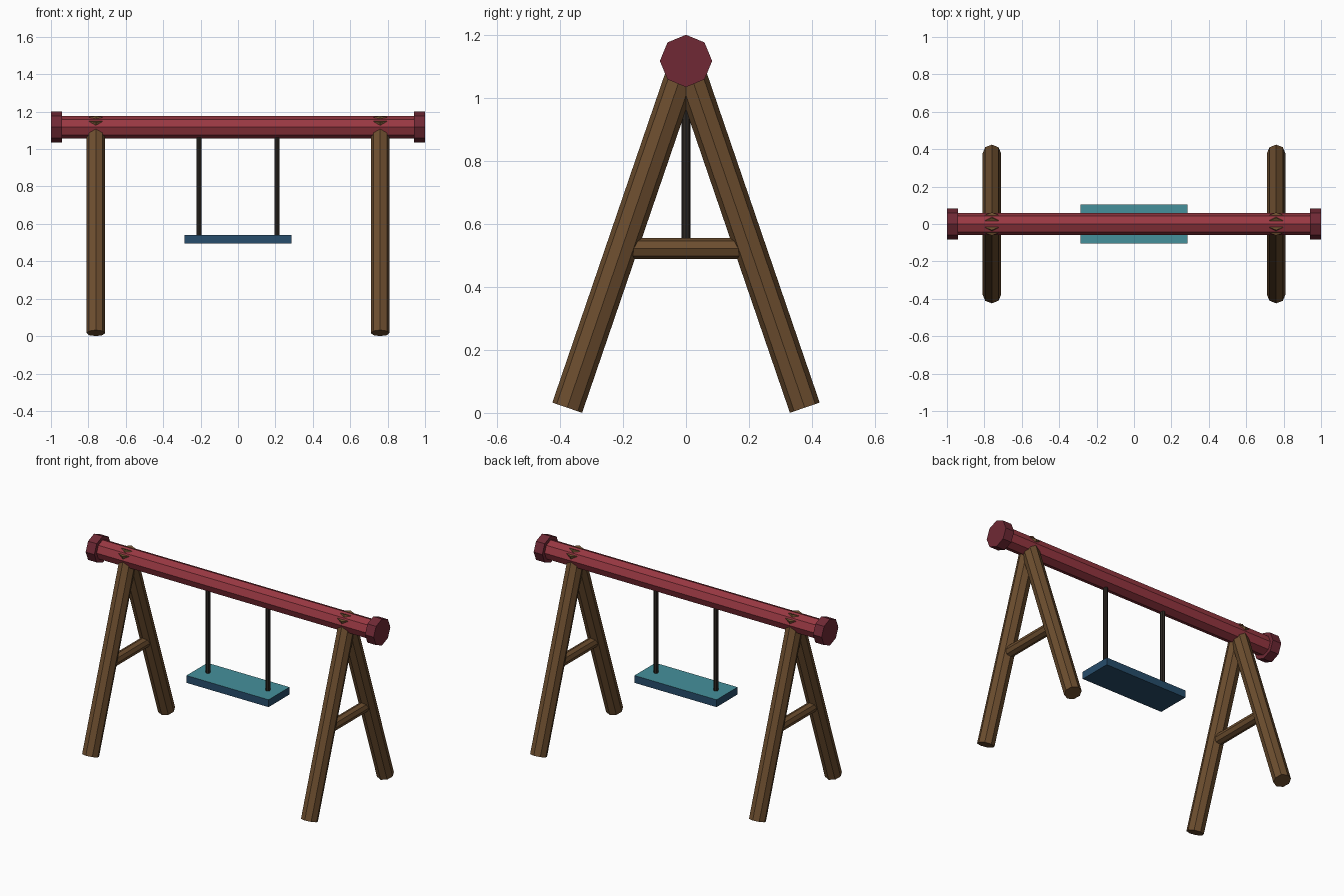
import bpy
from mathutils import Vector

if "Cube" in bpy.data.objects:
    bpy.data.objects.remove(bpy.data.objects["Cube"])


def material(name, rgb):
    m = bpy.data.materials.new(name)
    m.diffuse_color = (*rgb, 1)
    m.use_nodes = True
    m.node_tree.nodes["Principled BSDF"].inputs["Base Color"].default_value = m.diffuse_color
    return m


WOOD = material("brown_wood", (0.15, 0.075, 0.028))
RED = material("red_paint", (0.32, 0.04, 0.055))
DARK_RED = material("dark_red_paint", (0.16, 0.022, 0.035))
ROPE = material("dark_rope", (0.025, 0.02, 0.016))
TEAL = material("teal_seat_top", (0.06, 0.28, 0.33))
BLUE = material("blue_seat_side", (0.02, 0.075, 0.15))


def rod(name, start, end, radius, mat, sides=8):
    """Flat-shaded prism between two points."""
    a, b = Vector(start), Vector(end)
    bpy.ops.mesh.primitive_cylinder_add(vertices=sides, radius=radius, depth=(b - a).length)
    ob = bpy.context.object
    ob.name = name
    # axis lies in a principal plane, so one corner stays on the silhouette
    ob.rotation_euler = Vector((0, 0, 1)).rotation_difference((b - a).normalized()).to_euler()
    ob.location = (a + b) / 2
    ob.data.materials.append(mat)
    return ob


BEAM_Z = 1.117

# top beam and its end caps
rod("top_beam", (-0.97, 0, BEAM_Z), (0.97, 0, BEAM_Z), 0.06, RED)
for side, word in ((-1, "left"), (1, "right")):
    rod(word + "_beam_cap", (side * 0.94, 0, BEAM_Z), (side, 0, BEAM_Z), 0.083, DARK_RED)

    # A-frame: two crossing legs whose tips just poke through the beam
    x = side * 0.76
    for s, which in ((-1, "front"), (1, "back")):
        foot = Vector((x, s * 0.377, 0.0165))
        apex = Vector((x, 0, BEAM_Z))
        tip = apex + (apex - foot).normalized() * 0.046
        rod(f"{word}_{which}_leg", foot, tip, 0.05, WOOD)
    rod(word + "_crossbar", (x, -0.19, 0.522), (x, 0.19, 0.522), 0.033, WOOD)

    # hanging rope
    rod(word + "_rope", (side * 0.208, 0, 0.52), (side * 0.208, 0, BEAM_Z - 0.03), 0.014, ROPE)

# seat board with a lighter top face
bpy.ops.mesh.primitive_cube_add(size=1, location=(0, 0, 0.518))
seat = bpy.context.object
seat.name = "seat"
seat.scale = (0.57, 0.208, 0.046)
seat.data.materials.append(BLUE)
seat.data.materials.append(TEAL)
for f in seat.data.polygons:
    f.material_index = 1 if f.normal.z > 0.5 else 0
